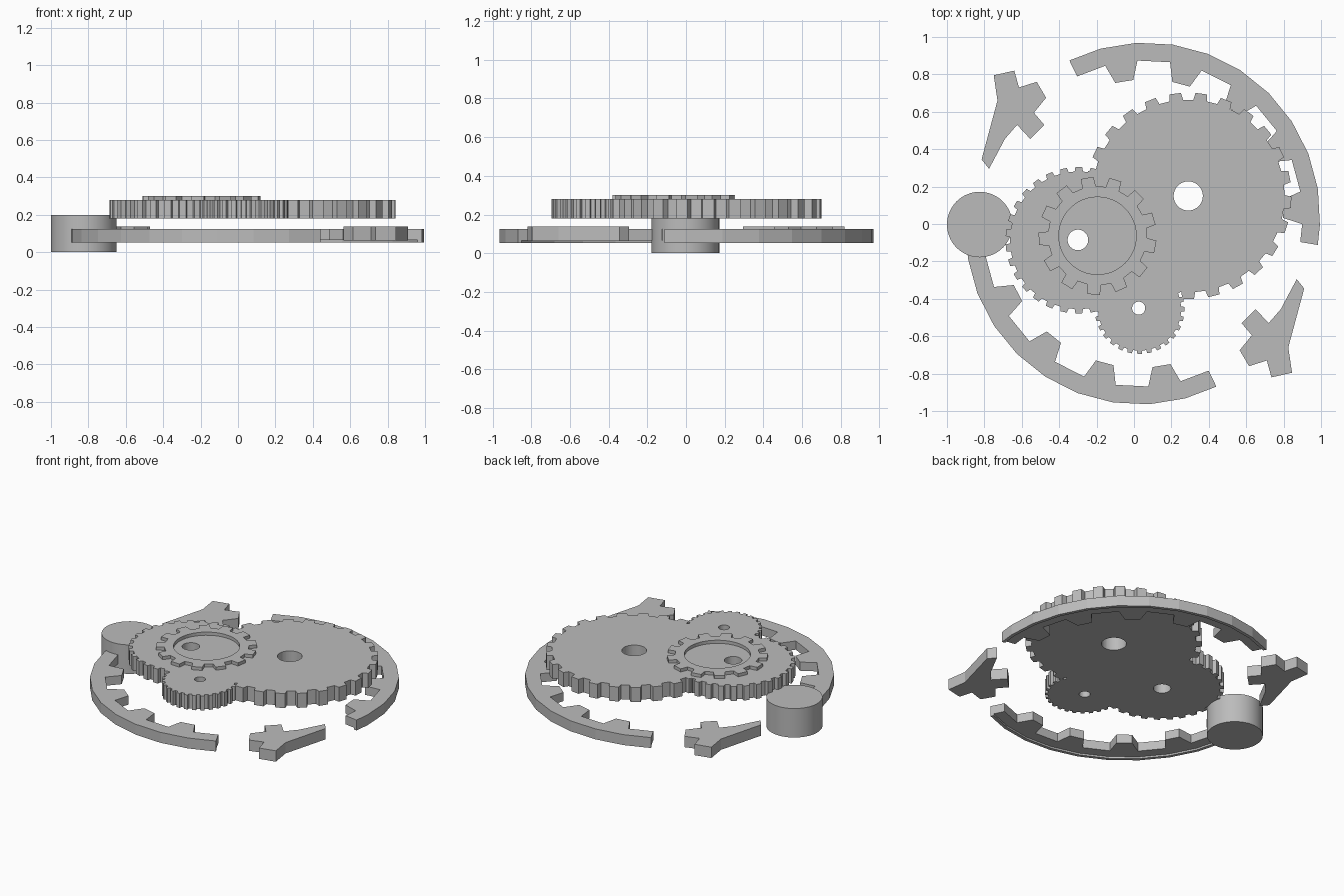
import bpy, bmesh, math
from mathutils import Vector

cube = bpy.data.objects.get("Cube")
if cube:
    bpy.data.objects.remove(cube, do_unlink=True)

grey = bpy.data.materials.new("plain grey")
grey.use_nodes = True
grey.diffuse_color = (0.5, 0.5, 0.5, 1)
grey.node_tree.nodes["Principled BSDF"].inputs["Base Color"].default_value = (0.5, 0.5, 0.5, 1)


def polar(r, deg, c=(0, 0)):
    a = math.radians(deg)
    return (c[0] + r * math.cos(a), c[1] + r * math.sin(a))


def extrude(name, outline, z0, z1):
    """Flat outline pulled up into a solid."""
    bm = bmesh.new()
    face = bm.faces.new([bm.verts.new((x, y, z0)) for x, y in outline])
    top = bmesh.ops.extrude_face_region(bm, geom=[face])["geom"]
    verts = [v for v in top if isinstance(v, bmesh.types.BMVert)]
    bmesh.ops.translate(bm, verts=verts, vec=Vector((0, 0, z1 - z0)))
    bmesh.ops.recalc_face_normals(bm, faces=bm.faces)
    mesh = bpy.data.meshes.new(name)
    bm.to_mesh(mesh)
    bm.free()
    mesh.materials.append(grey)
    obj = bpy.data.objects.new(name, mesh)
    bpy.context.collection.objects.link(obj)
    return obj


def disc(name, c, r, z0, z1, sides=48):
    return extrude(name, [polar(r, 360 * i / sides, c) for i in range(sides)], z0, z1)


def gear(name, c, root, tip, teeth, phase, z0, z1):
    pitch = 360 / teeth
    pts = []
    for i in range(teeth):
        a = phase + i * pitch
        for r, f in ((root, -0.29), (tip, -0.22), (tip, 0.22), (root, 0.29)):
            pts.append(polar(r, a + f * pitch, c))
    return extrude(name, pts, z0, z1)


def combine(obj, other, operation):
    mod = obj.modifiers.new(operation.lower(), 'BOOLEAN')
    mod.operation = operation
    mod.solver = 'EXACT'
    mod.object = other
    bpy.context.view_layer.objects.active = obj
    bpy.ops.object.modifier_apply(modifier=mod.name)
    bpy.data.objects.remove(other, do_unlink=True)


# Three meshing gears fused into one plate
BIG, MID, SMALL, DIAL = (0.29, 0.15), (-0.295, -0.087), (0.03, -0.455), (-0.195, -0.063)
plate = gear("gear_plate", BIG, 0.515, 0.552, 25, 97.2, 0.18, 0.28)
combine(plate, gear("middle_gear", MID, 0.368, 0.392, 30, 90, 0.18, 0.28), 'UNION')
combine(plate, gear("small_gear", SMALL, 0.222, 0.24, 28, 270, 0.18, 0.28), 'UNION')
for c, r in ((BIG, 0.078), ((-0.3, -0.085), 0.055), ((0.025, -0.45), 0.035)):
    combine(plate, disc("bore", c, r, 0.1, 0.4), 'DIFFERENCE')

# Raised toothed ring on the plate
dial = gear("raised_ring", DIAL, 0.265, 0.316, 13, 100, 0.28, 0.302)
combine(dial, disc("ring_bore", DIAL, 0.207, 0.2, 0.4), 'DIFFERENCE')

# Round post beside the plate
post = disc("round_post", (-0.825, -0.003), 0.175, 0, 0.2, 64)
post.select_set(True)
bpy.context.view_layer.objects.active = post
bpy.ops.object.shade_smooth_by_angle(angle=math.radians(30))

# Broken inner-toothed ring: two arcs and two star shaped shards,
# each pair related by a half turn
START, END, PITCH = 116.2, -9.4, 24
teeth = [99.2 - PITCH * k for k in range(5)]
corners = [START] + [t + s for t in teeth for s in (6, -6)] + [END]
inner = [polar(0.835, START)]
for t in teeth:
    inner += [polar(0.835, t + 6), polar(0.733, t + 3.8),
              polar(0.733, t - 3.8), polar(0.835, t - 6)]
inner.append(polar(0.835, END))
arc = [polar(0.93, a) for a in corners] + inner[::-1]
lip = [polar(0.93, a) for a in corners] + [polar(0.908, a) for a in corners[::-1]]
shard = [(-.75, .795), (-.64, .82), (-.615, .73), (-.52, .76), (-.47, .675),
         (-.535, .595), (-.48, .53), (-.555, .455), (-.625, .53), (-.69, .455),
         (-.775, .295), (-.815, .345), (-.73, .66)]


def place(pts, sign, c):
    return [(sign * x + c[0], sign * y + c[1]) for x, y in pts]


for side, sign, c, shift in (("back", 1, (0.065, 0.04), (0, 0)),
                             ("front", -1, (0.03, -0.035), (0.095, 0))):
    extrude(side + "_ring_arc", place(arc, sign, c), 0.065, 0.125)
    extrude(side + "_ring_lip", place(lip, sign, c), 0.053, 0.065)
    extrude(side + "_shard", place(shard, sign, shift), 0.062, 0.137)
